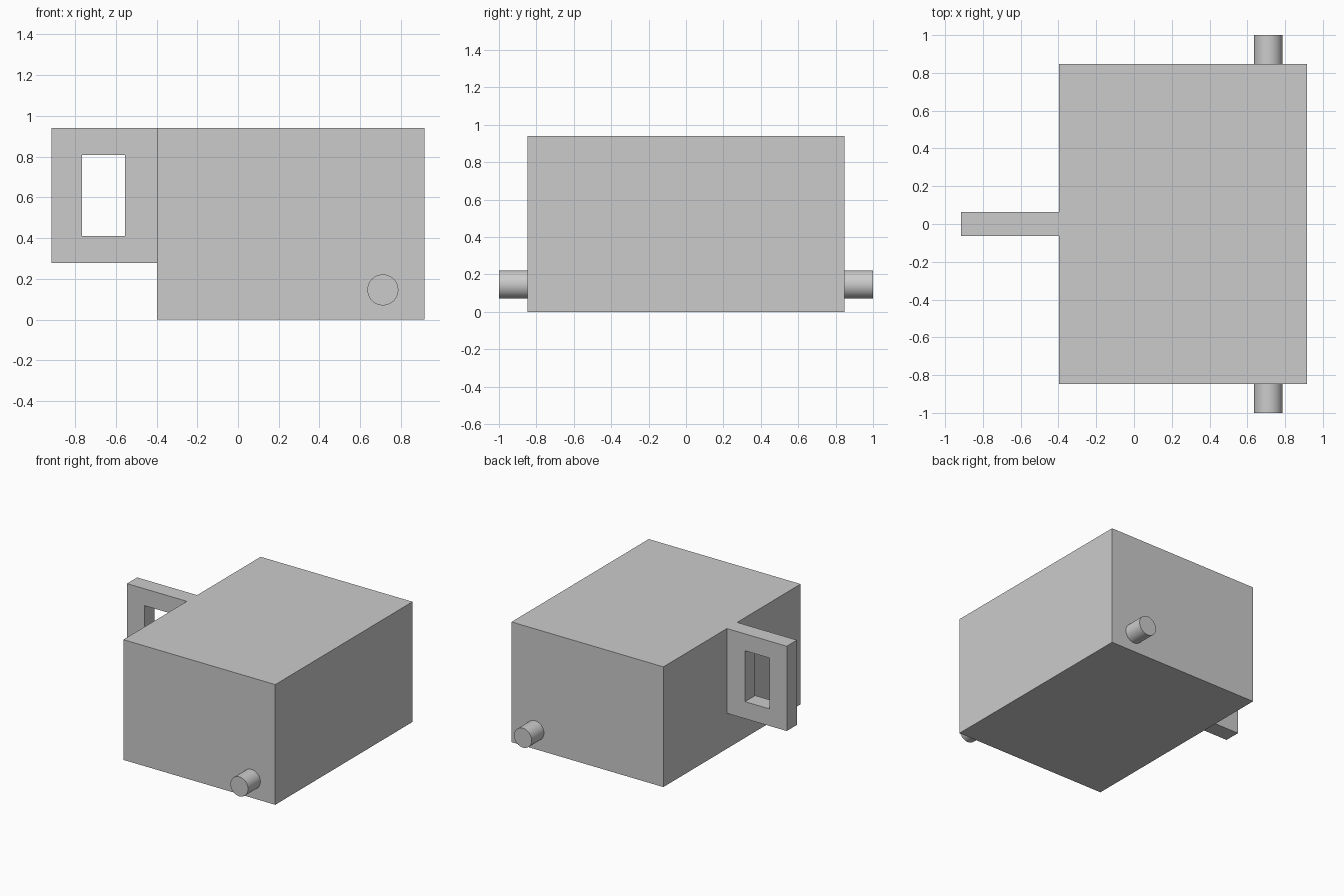
import bpy
import math

cube = bpy.data.objects.get("Cube")
if cube:
    bpy.data.objects.remove(cube, do_unlink=True)

grey = bpy.data.materials.new("plain_grey")
grey.use_nodes = True
GREY = (0.6, 0.6, 0.6, 1)
grey.diffuse_color = GREY
grey.node_tree.nodes["Principled BSDF"].inputs["Base Color"].default_value = GREY

TOP = 0.94
HALF_X = 0.916
BODY_LEFT = -0.398
BODY_Y = 0.848


def box(name, x, y, z):
    """Box spanning the given (min, max) ranges."""
    spans = (x, y, z)
    bpy.ops.mesh.primitive_cube_add(size=1, location=[sum(s) / 2 for s in spans])
    obj = bpy.context.object
    obj.name = name
    obj.scale = [s[1] - s[0] for s in spans]
    bpy.ops.object.transform_apply(location=False, rotation=False, scale=True)
    obj.data.materials.append(grey)
    return obj


# Main body
box("body", (BODY_LEFT, HALF_X), (-BODY_Y, BODY_Y), (0, TOP))

# Flat handle with a rectangular grip opening
handle = box("handle", (-HALF_X, BODY_LEFT), (-0.063, 0.063), (0.277, TOP))
cutter = box("grip_cutter", (-0.765, -0.555), (-0.2, 0.2), (0.41, 0.808))
cutter.hide_render = True
cutter.hide_viewport = True
cutter.display_type = 'WIRE'
cut = handle.modifiers.new("grip_opening", 'BOOLEAN')
cut.operation = 'DIFFERENCE'
cut.solver = 'EXACT'
cut.object = cutter

# Pivot pegs on the front and back
for name, side in (("front_peg", -1), ("back_peg", 1)):
    bpy.ops.mesh.primitive_cylinder_add(
        vertices=48, radius=0.076, depth=1 - BODY_Y,
        location=(0.711, side * (1 + BODY_Y) / 2, 0.146),
        rotation=(math.pi / 2, 0, 0))
    peg = bpy.context.object
    peg.name = name
    peg.data.materials.append(grey)
    bpy.ops.object.shade_smooth_by_angle(angle=math.radians(35))
